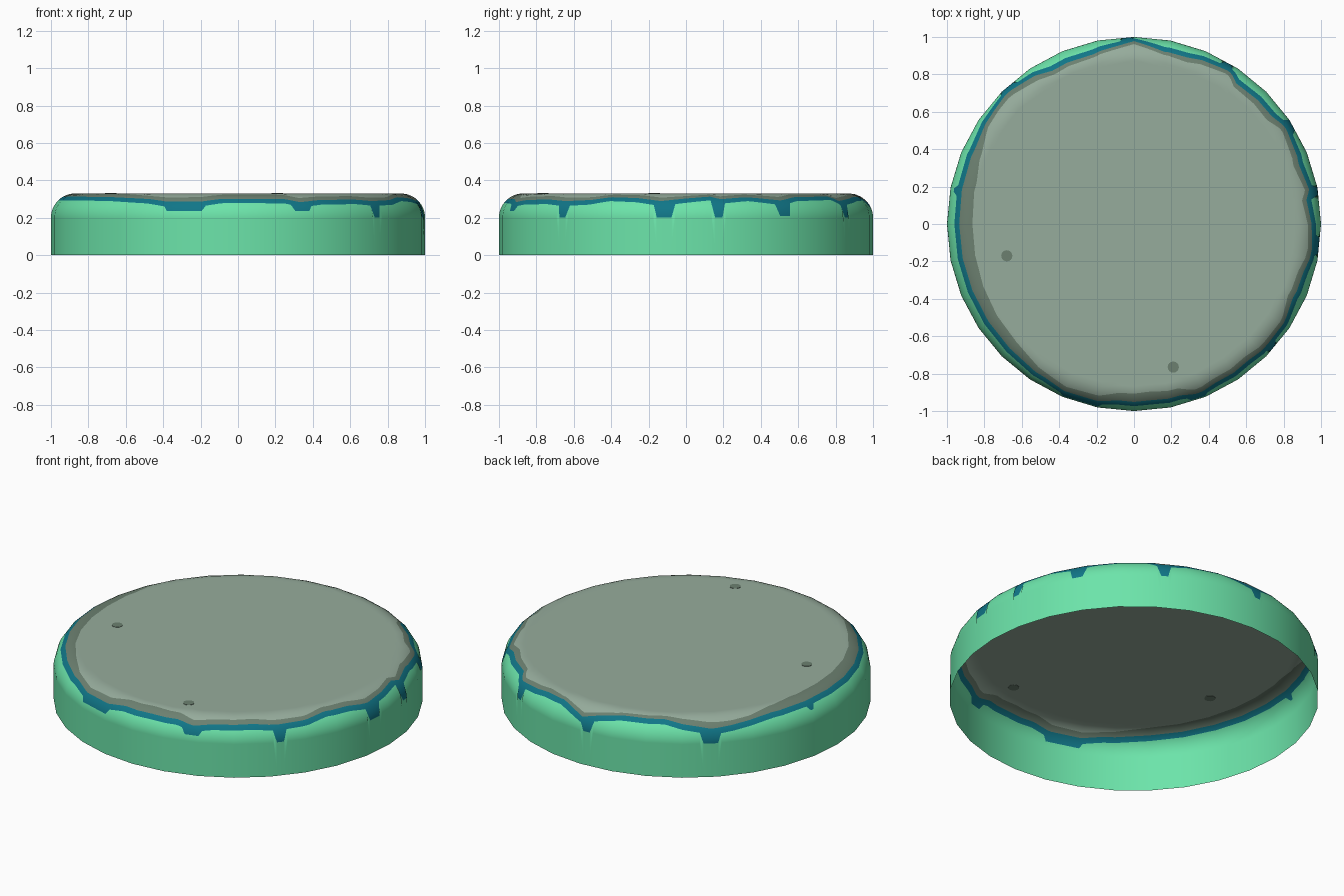
import bpy, math
from mathutils import Vector

if "Cube" in bpy.data.objects:
    bpy.data.objects.remove(bpy.data.objects["Cube"])

def lin(c):
    c /= 255
    return c / 12.92 if c <= 0.04045 else ((c + 0.055) / 1.055) ** 2.4

def material(name, r, g, b):
    m = bpy.data.materials.new(name)
    m.diffuse_color = (lin(r), lin(g), lin(b), 1)
    m.use_nodes = True
    m.node_tree.nodes["Principled BSDF"].inputs["Base Color"].default_value = m.diffuse_color
    return m

pale = material("pale sage", 150, 172, 156)
dark = material("dark sage", 108, 128, 112)
teal = material("deep teal", 16, 118, 136)
green = material("mint green", 108, 228, 170)

SIDES, SUB = 32, 10
H, R, F = 0.33, 1.0, 0.13      # height, radius, fillet radius

# Profile: s < 0 flat top, 0..1 rounded edge, 1..2 straight wall
def profile(s):
    if s < 0:
        return R - F + s * 0.2, H, 0, 1
    if s > 1:
        return R, (H - F) * (2 - s), 1, 0
    a = s * math.pi / 2
    return R - F + F * math.sin(a), H - F + F * math.cos(a), math.sin(a), math.cos(a)

# Wavy paint edges: angle, inner edge of dark band, inner edge of teal line
WAVE = [(0, .30, .42), (8, .2, .33), (11, .32, .45), (20, .2, .36), (32, .35, .5),
        (38, .18, .36), (54, .2, .32), (58, .4, .52), (62, .35, .48), (72, .22, .36),
        (80, .25, .34), (90, .5, .62), (95, .4, .5), (103, .25, .34), (118, .2, .32),
        (124, .28, .45), (133, .42, .6), (140, .42, .55), (147, .33, .46), (155, .15, .38),
        (165, .02, .36), (180, -.03, .33), (192, -.02, .33), (205, .02, .33), (225, .1, .36),
        (240, .3, .44), (247, .38, .54), (258, .35, .54), (265, .2, .43), (275, .17, .43),
        (285, .22, .44), (290, .4, .56), (297, .33, .48), (310, .3, .46), (318, .38, .52),
        (328, .36, .48), (335, .2, .36), (344, .24, .4), (352, .38, .52), (360, .30, .42)]
# Drips of the teal line: angle, half width, depth
DRIPS = [(353, 2.5, 1), (10.6, 1.6, 1), (32, 2.5, .95), (60, 1.7, 1), (92, 1.7, 1),
         (133, 2.7, 1), (169, 1, .65), (253.5, 6, .82), (290, 3, .82), (318.5, 1.8, 1)]

def edges(deg):
    for p, q in zip(WAVE, WAVE[1:]):
        if p[0] <= deg <= q[0]:
            t = (deg - p[0]) / (q[0] - p[0])
            a, b = (p[i] + (q[i] - p[i]) * t for i in (1, 2))
            break
    c = b + 0.16
    for d, w, depth in DRIPS:
        if abs(deg - d) <= w:
            c = max(c, depth)
    return a, b, c

# Shell: columns along a 32-sided outline, bands between the paint edges
BANDS = [(5, 0), (4, 1), (5, 2), (9, 3)]   # rows, material
row_mat = [m for n, m in BANDS for _ in range(n)]
verts, normals, faces, mats = [], [], [], []
COLS = SIDES * SUB
for col in range(COLS):
    k, t = divmod(col, SUB)
    t /= SUB
    a0, a1 = (2 * math.pi * i / SIDES for i in (k, k + 1))
    d = Vector((math.cos(a0), math.sin(a0), 0)).lerp(Vector((math.cos(a1), math.sin(a1), 0)), t)
    a, b, c = edges(col * 360 / COLS)
    stops = [-0.3, a, b, c, 2]
    column = [stops[0]]
    for (n, m), lo, hi in zip(BANDS, stops, stops[1:]):
        column += [lo + (hi - lo) * (i + 1) / n for i in range(n)]
    if c < 1:                               # keep a row where the wall begins
        for i in range(1, 9):
            column[14 + i] = c + (1 - c) * i / 8
    for s in column:
        r, z, nr, nz = profile(s)
        verts.append((d.x * r, d.y * r, z))
        normals.append((d.normalized() * nr + Vector((0, 0, nz))).normalized())
ROWS = len(row_mat) + 1
for col in range(COLS):
    p, q = col * ROWS, (col + 1) % COLS * ROWS
    for i, m in enumerate(row_mat):
        faces.append((p + i, p + i + 1, q + i + 1, q + i))
        mats.append(m)
faces.append([col * ROWS for col in range(COLS)])   # flat centre of the top
mats.append(0)

me = bpy.data.meshes.new("round_lid")
me.from_pydata(verts, [], faces)
for m in (pale, dark, teal, green):
    me.materials.append(m)
for f, m in zip(me.polygons, mats):
    f.material_index = m
    f.use_smooth = True
me.update()
me.normals_split_custom_set_from_vertices(normals)
bpy.context.collection.objects.link(bpy.data.objects.new("round_lid", me))

# Two small dark spots, showing on both sides of the top
for i, (x, y) in enumerate([(-0.68, -0.17), (0.21, -0.765)]):
    bpy.ops.mesh.primitive_cylinder_add(vertices=16, radius=0.03, depth=0.004, location=(x, y, H))
    o = bpy.context.object
    o.name = f"spot_{i + 1}"
    o.data.materials.append(dark)
